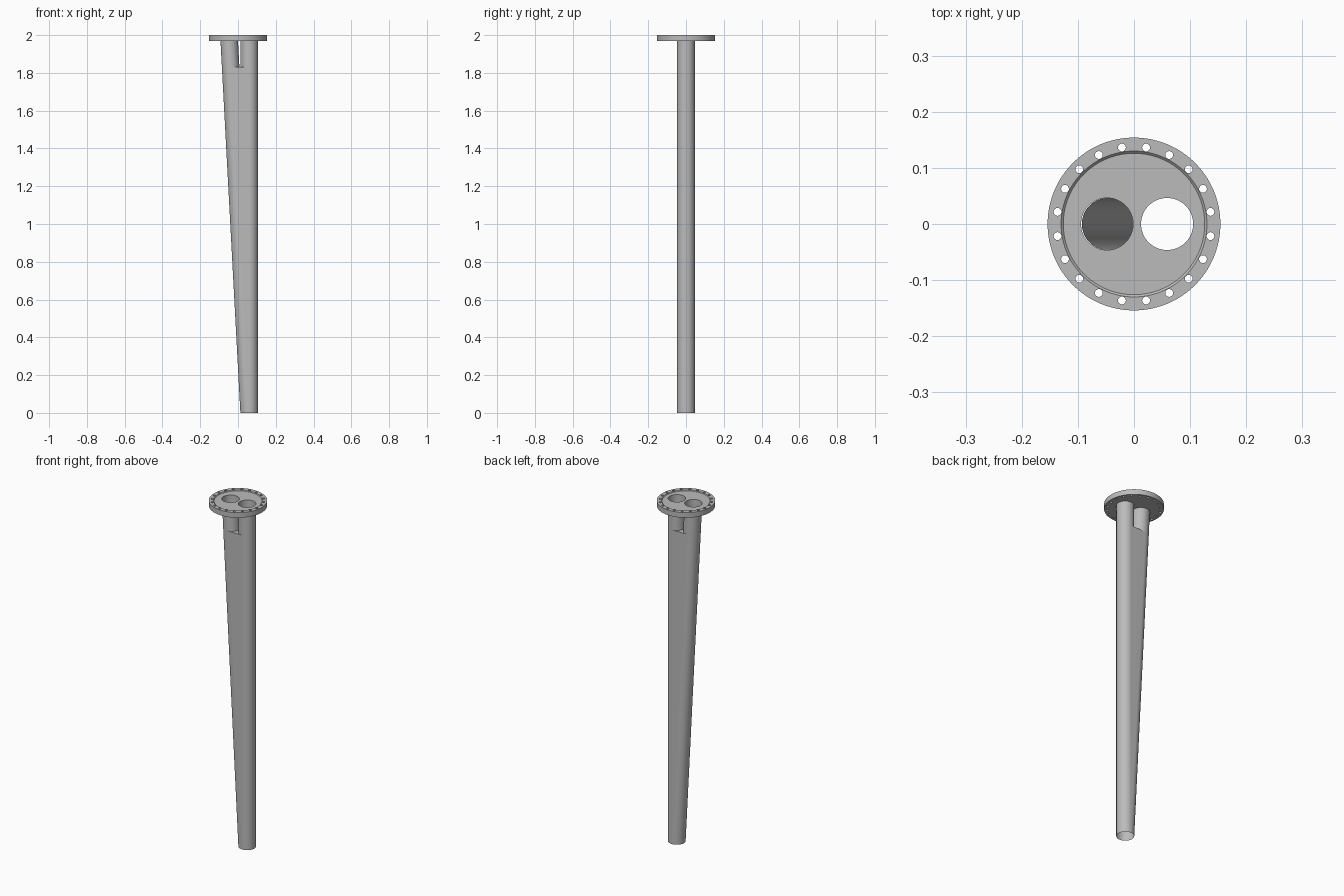
import bpy, bmesh
from math import pi, sin, cos

default = bpy.data.objects.get("Cube")
if default:
    bpy.data.objects.remove(default, do_unlink=True)

R = 0.0464            # pipe radius
X_MAIN = 0.059        # axis of the upright pipe
X_TOP = -0.048        # axis of the leaning pipe at the top
FLANGE_R = 0.154
FLANGE_Z = 1.97
TOP_Z = 2.0
LEDGE_Z = 1.83
HALF = 32             # steps in a half circle

steel = bpy.data.materials.new("Steel grey")
steel.use_nodes = True
grey = (0.5, 0.5, 0.5, 1)
steel.diffuse_color = grey
steel.node_tree.nodes["Principled BSDF"].inputs["Base Color"].default_value = grey


def finish(name, bm):
    mesh = bpy.data.meshes.new(name)
    bm.to_mesh(mesh)
    bm.free()
    mesh.materials.append(steel)
    obj = bpy.data.objects.new(name, mesh)
    bpy.context.collection.objects.link(obj)
    return obj


def smooth(obj):
    bpy.ops.object.select_all(action='DESELECT')
    obj.select_set(True)
    bpy.context.view_layer.objects.active = obj
    bpy.ops.object.shade_smooth_by_angle(angle=pi / 6)


def lean_x(z):
    return X_MAIN + (X_TOP - X_MAIN) * z / TOP_Z


def arc(x, z, start, end, steps):
    angles = [start + (end - start) * i / steps for i in range(steps + 1)]
    return [(x + R * cos(a), R * sin(a), z) for a in angles]


def loft(bm, low, high, closed=True):
    a = [bm.verts.new(p) for p in low]
    b = [bm.verts.new(p) for p in high]
    for i in range(len(a) if closed else len(a) - 1):
        j = (i + 1) % len(a)
        bm.faces.new((a[i], a[j], b[j], b[i]))


def hull(z):
    return (arc(X_MAIN, z, -pi / 2, pi / 2, HALF)
            + arc(lean_x(z), z, pi / 2, 3 * pi / 2, HALF))


# Pipe body: tapering joined shell, two short necks and the ledge between them
bm = bmesh.new()
loft(bm, hull(0), hull(LEDGE_Z))
for axis in (lambda z: X_MAIN, lean_x):
    loft(bm, *[arc(axis(z), z, -pi / 2, 3 * pi / 2, 2 * HALF)[:-1]
               for z in (LEDGE_Z, FLANGE_Z + 0.002)])
left = arc(lean_x(LEDGE_Z), LEDGE_Z, -pi / 2, pi / 2, HALF)
right = arc(X_MAIN, LEDGE_Z, 3 * pi / 2, pi / 2, HALF)
loft(bm, right, left, closed=False)
bmesh.ops.remove_doubles(bm, verts=bm.verts, dist=1e-5)
smooth(finish("twin_pipe_body", bm))

# Flange plate: turned profile with a shallow recess inside the bolt ring
bm = bmesh.new()
profile = [(0, FLANGE_Z), (FLANGE_R, FLANGE_Z), (FLANGE_R, TOP_Z),
           (0.130, TOP_Z), (0.126, TOP_Z - 0.004), (0, TOP_Z - 0.004)]
verts = [bm.verts.new((r, 0, z)) for r, z in profile]
edges = [bm.edges.new(pair) for pair in zip(verts, verts[1:])]
bmesh.ops.spin(bm, geom=verts + edges, cent=(0, 0, 0), axis=(0, 0, 1),
               angle=2 * pi, steps=96)
bmesh.ops.remove_doubles(bm, verts=bm.verts, dist=1e-5)
bmesh.ops.recalc_face_normals(bm, faces=bm.faces)
flange = finish("flange", bm)

# Cutters: two pipe bores and twenty bolt holes
holes = [(X_MAIN, 0, R, 2 * HALF), (X_TOP, 0, R, 2 * HALF)]
for i in range(20):
    a = (i + 0.5) * pi / 10
    holes.append((0.138 * cos(a), 0.138 * sin(a), 0.007, 16))
bm = bmesh.new()
for x, y, r, sides in holes:
    made = bmesh.ops.create_cone(bm, cap_ends=True, segments=sides,
                                 radius1=r, radius2=r, depth=0.1)
    bmesh.ops.translate(bm, verts=made["verts"], vec=(x, y, 1.985))
cutter = finish("hole_cutter", bm)
cutter.hide_render = True

cut = flange.modifiers.new("Holes", 'BOOLEAN')
cut.operation = 'DIFFERENCE'
cut.solver = 'EXACT'
cut.object = cutter
bpy.ops.object.select_all(action='DESELECT')
flange.select_set(True)
bpy.context.view_layer.objects.active = flange
bpy.ops.object.modifier_apply(modifier=cut.name)
bpy.data.objects.remove(cutter, do_unlink=True)
smooth(flange)
